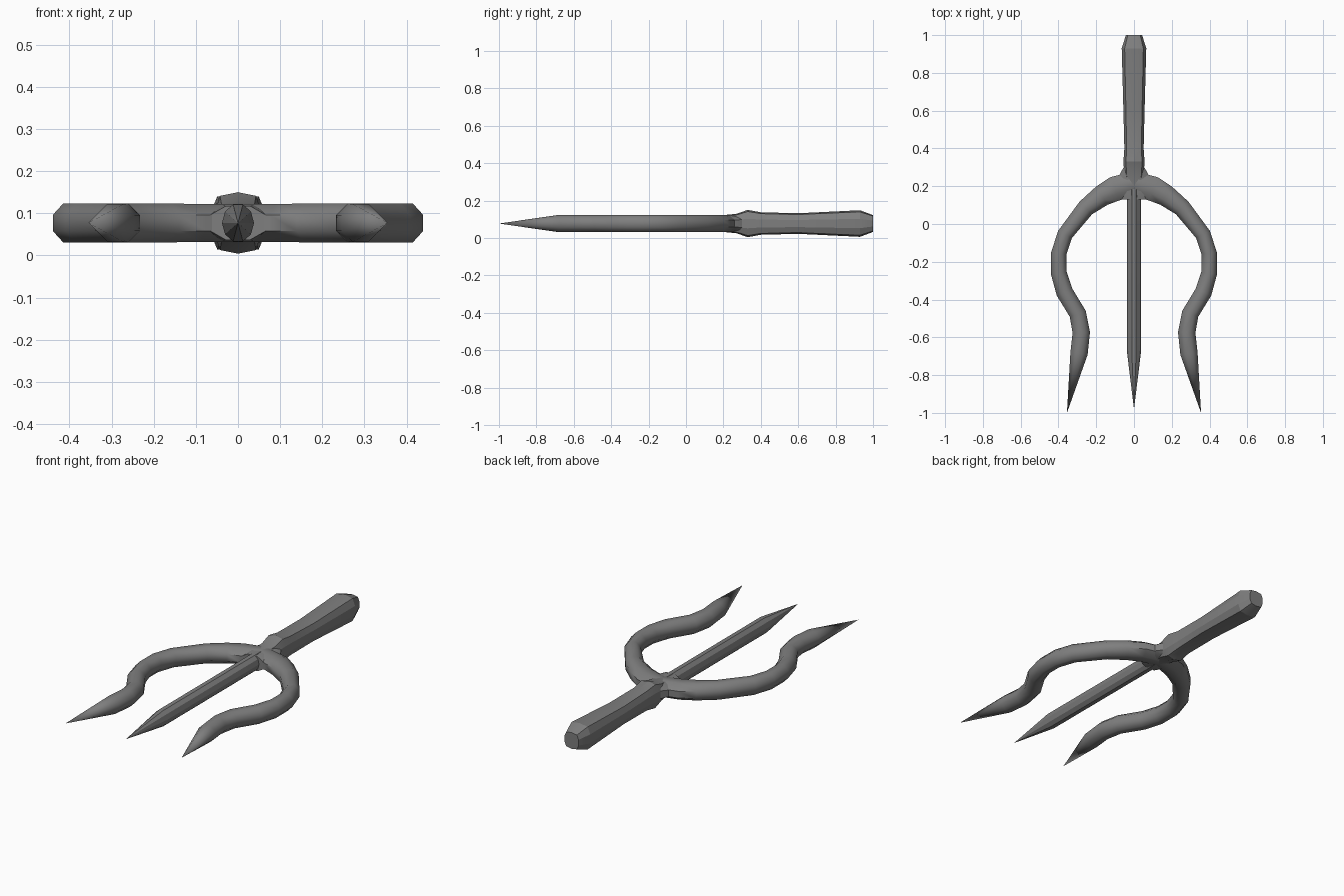
import bpy, bmesh, math
from mathutils import Vector

if "Cube" in bpy.data.objects:
    bpy.data.objects.remove(bpy.data.objects["Cube"])

ZC = 0.077  # height of the weapon's centre plane
metal = bpy.data.materials.new("dark_grey_metal")
metal.diffuse_color = (0.21, 0.21, 0.21, 1)
metal.use_nodes = True
metal.node_tree.nodes["Principled BSDF"].inputs["Base Color"].default_value = metal.diffuse_color


def round_section(n, turn=0.5):
    """Regular polygon whose flats touch the unit circle (turn=0.5)."""
    r = 1 / math.cos(math.pi / n) if turn else 1
    return [(r * math.cos(2 * math.pi * (i + turn) / n),
             r * math.sin(2 * math.pi * (i + turn) / n)) for i in range(n)]


def loft(name, stations, section, smooth_angle):
    """Sweep a section along (x, y, half_width, half_height) stations; zero width = point."""
    bm = bmesh.new()
    pts = [Vector((s[0], s[1], ZC)) for s in stations]
    rings = []
    for i, (x, y, w, h) in enumerate(stations):
        if w == 0:
            rings.append([bm.verts.new(pts[i])])
            continue
        a = (pts[i] - pts[i - 1]).normalized() if i else Vector()
        b = (pts[i + 1] - pts[i]).normalized() if i + 1 < len(pts) else Vector()
        t = (a + b).normalized()
        side = Vector((-t.y, t.x, 0))
        rings.append([bm.verts.new(pts[i] + side * (w * u) + Vector((0, 0, h * v)))
                      for u, v in section])
    n = len(section)
    for r0, r1 in zip(rings, rings[1:]):
        for k in range(n):
            j = (k + 1) % n
            if len(r1) == 1:
                bm.faces.new((r0[k], r0[j], r1[0]))
            else:
                bm.faces.new((r0[k], r0[j], r1[j], r1[k]))
    for r in (rings[0], rings[-1]):
        if len(r) > 1:
            bm.faces.new(r)
    bmesh.ops.recalc_face_normals(bm, faces=bm.faces)
    me = bpy.data.meshes.new(name)
    bm.to_mesh(me)
    bm.free()
    me.materials.append(metal)
    ob = bpy.data.objects.new(name, me)
    bpy.context.collection.objects.link(ob)
    bpy.ops.object.select_all(action='DESELECT')
    ob.select_set(True)
    bpy.context.view_layer.objects.active = ob
    bpy.ops.object.shade_smooth_by_angle(angle=math.radians(smooth_angle))
    return ob


# Handle: chamfered grip with a raised collar and a tapered pommel
quarter = [(1, 0.35), (0.76, 0.88), (0, 1), (-0.76, 0.88), (-1, 0.35)]
grip = quarter + [(-u, -v) for u, v in quarter]
loft("handle", [(0, 0.20, 0.045, 0.045), (0, 0.27, 0.052, 0.052), (0, 0.33, 0.056, 0.073),
                (0, 0.40, 0.051, 0.060), (0, 0.60, 0.056, 0.055), (0, 0.93, 0.065, 0.071),
                (0, 1.0, 0.043, 0.045)], grip, 20)

# Central prong: straight rod with a long point
loft("central_prong", [(0, 0.26, 0.038, 0.046), (0, -0.67, 0.038, 0.046), (0, -0.98, 0, 0)],
     round_section(10, 0), 20)

# Side prongs: flared at the hub, bowed out, then hooked back to outward points
path = [(0, 0.215, 0.062, 0.045), (0.10, 0.187, 0.066, 0.045), (0.17, 0.15, 0.057, 0.046),
        (0.255, 0.085, 0.047, 0.046), (0.365, -0.055, 0.041, 0.046),
        (0.398, -0.155, 0.041, 0.046), (0.398, -0.26, 0.042, 0.046),
        (0.368, -0.36, 0.045, 0.046), (0.298, -0.475, 0.045, 0.046),
        (0.279, -0.575, 0.046, 0.046), (0.291, -0.685, 0.046, 0.045), (0.355, -1.0, 0, 0)]
for name, sx in (("right_prong", 1), ("left_prong", -1)):
    loft(name, [(sx * x, y, w, h) for x, y, w, h in path], round_section(8), 50)

# Hub gusset: fills the corner between the handle and both side prongs
loft("hub", [(0, 0.31, 0.048, 0.055), (0, 0.27, 0.072, 0.045),
             (0, 0.20, 0.10, 0.044), (0, 0.13, 0.07, 0.040)], round_section(8), 30)
